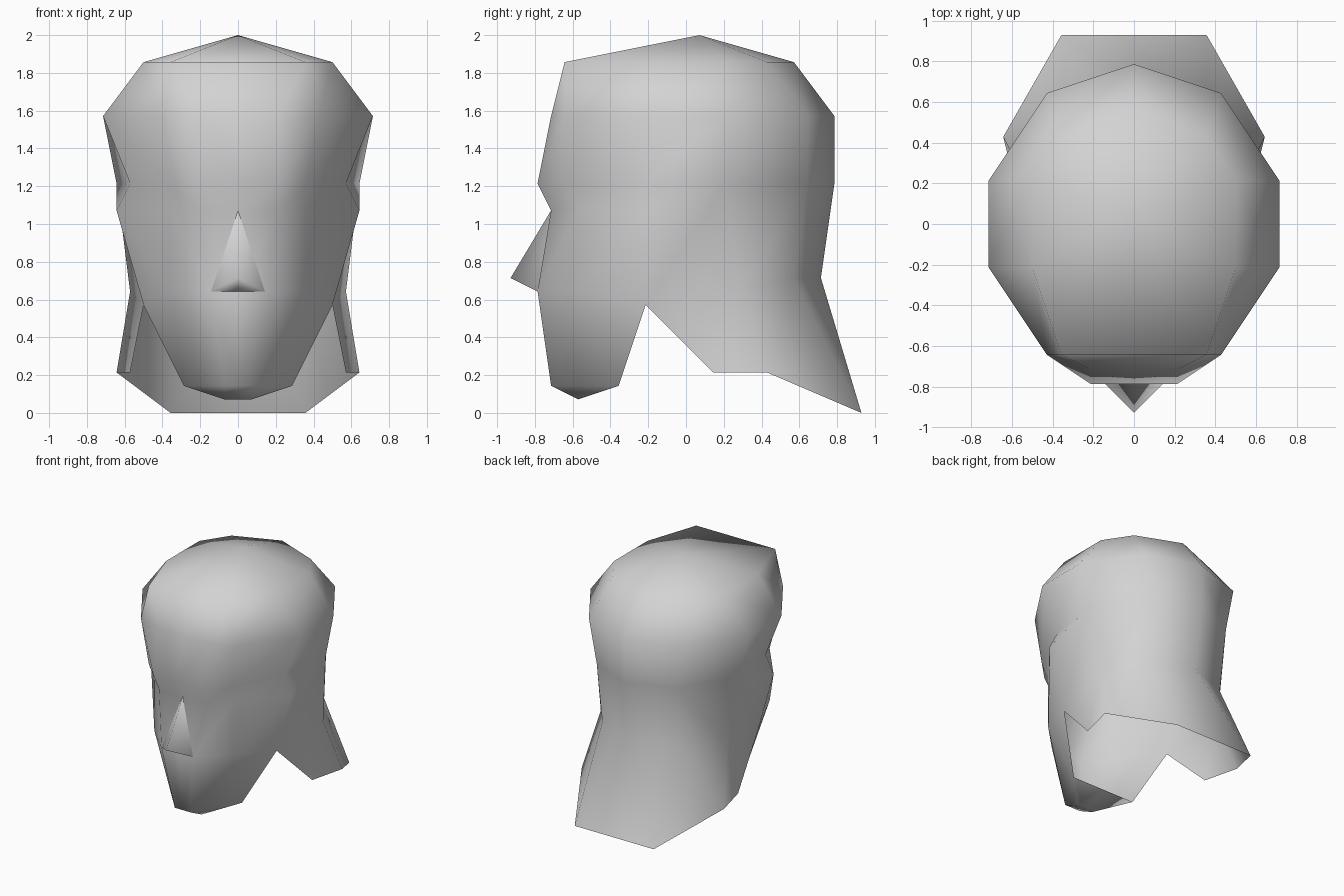
import bpy
import bmesh

default_cube = bpy.data.objects.get("Cube")
if default_cube:
    bpy.data.objects.remove(default_cube, do_unlink=True)

UNIT = 1 / 14  # the whole form sits on a coarse grid

# One plain grey for the whole model
grey = bpy.data.materials.new("plain_grey")
grey.use_nodes = True
colour = (0.65, 0.65, 0.65, 1)
grey.diffuse_color = colour
grey.node_tree.nodes["Principled BSDF"].inputs["Base Color"].default_value = colour


def point(bm, x, y, z):
    return bm.verts.new((x * UNIT, y * UNIT, z * UNIT))


def ring(bm, z, *outline):
    """Half outline at one height, ordered from back to front."""
    return [point(bm, x, y, z) for x, y in outline]


def bridge(bm, upper, lower):
    for i in range(len(upper) - 1):
        bm.faces.new((upper[i], lower[i], lower[i + 1], upper[i + 1]))


def finish(bm, name):
    """Turn the half into a smooth, mirrored object."""
    for face in bm.faces:
        face.smooth = True
    mesh = bpy.data.meshes.new(name)
    bm.to_mesh(mesh)
    bm.free()
    mesh.materials.append(grey)
    part = bpy.data.objects.new(name, mesh)
    bpy.context.collection.objects.link(part)
    mirror = part.modifiers.new("mirror_sides", "MIRROR")
    mirror.use_axis[0] = True
    mirror.use_clip = True


# Skull: crown, temples and brow
head = bmesh.new()
apex = point(head, 0, 1, 28)
crown = ring(head, 26, (0, 8), (5, 6), (7, 3), (7, -3), (5, -9), (0, -9))
temple = ring(head, 22, (0, 11), (6, 9), (10, 3), (10, -3), (6, -9), (3, -10), (0, -10))
brow = ring(head, 17, (0, 11), (5, 9), (9, 3), (8, -3), (5, -9), (3, -11), (0, -11))
for a, b in zip(crown, crown[1:]):
    head.faces.new((apex, a, b))
bridge(head, crown[:5], temple[:5])
head.faces.new((crown[4], temple[4], temple[5]))
head.faces.new((crown[4], temple[5], temple[6], crown[5]))
bridge(head, temple, brow)

# Face: eye line down to the cheeks
eyes = ring(head, 15, (9, -3), (5, -8), (3, -10), (0, -10))
ear = point(head, 7, -3, 8)
cheeks = ring(head, 9, (5, -8), (2, -11), (0, -11))
bridge(head, brow[3:], eyes)
bridge(head, eyes, [ear] + cheeks)

# Nape and flared neck guard, open underneath
nape = ring(head, 10, (0, 10), (5, 8)) + [point(head, 8, 4, 9)]
bridge(head, brow[:3], nape)
head.faces.new((brow[2], eyes[0], brow[3]))
head.faces.new((brow[2], nape[2], ear, eyes[0]))
guard = ring(head, 0, (0, 13), (5, 13)) + ring(head, 3, (9, 6), (8, 2))
bridge(head, nape + [ear], guard)

# Jaw with a closed chin underside
throat, jaw_corner, jaw_front, jaw_middle = ring(head, 2, (0, -5), (4, -5), (1, -10), (0, -10))
chin, chin_middle = ring(head, 1, (1, -8), (0, -8))
head.faces.new((ear, jaw_corner, cheeks[0]))
head.faces.new((cheeks[0], jaw_corner, jaw_front, cheeks[1]))
head.faces.new((cheeks[1], jaw_front, jaw_middle, cheeks[2]))
head.faces.new((jaw_corner, throat, chin_middle, chin))
head.faces.new((jaw_corner, chin, jaw_front))
head.faces.new((jaw_front, chin, chin_middle, jaw_middle))

bmesh.ops.recalc_face_normals(head, faces=head.faces)
crown_face = apex.link_faces[0]
crown_face.normal_update()
if crown_face.normal.z < 0:
    bmesh.ops.reverse_faces(head, faces=head.faces)
finish(head, "head_shell")

# Nose wedge standing on the face
nose = bmesh.new()
nose_top = point(nose, 0, -10, 15)
nose_tip = point(nose, 0, -13, 10)
nose_side, nose_base = ring(nose, 9, (2, -11), (0, -11))
nose.faces.new((nose_top, nose_tip, nose_side))
nose.faces.new((nose_side, nose_tip, nose_base))
finish(nose, "nose")
